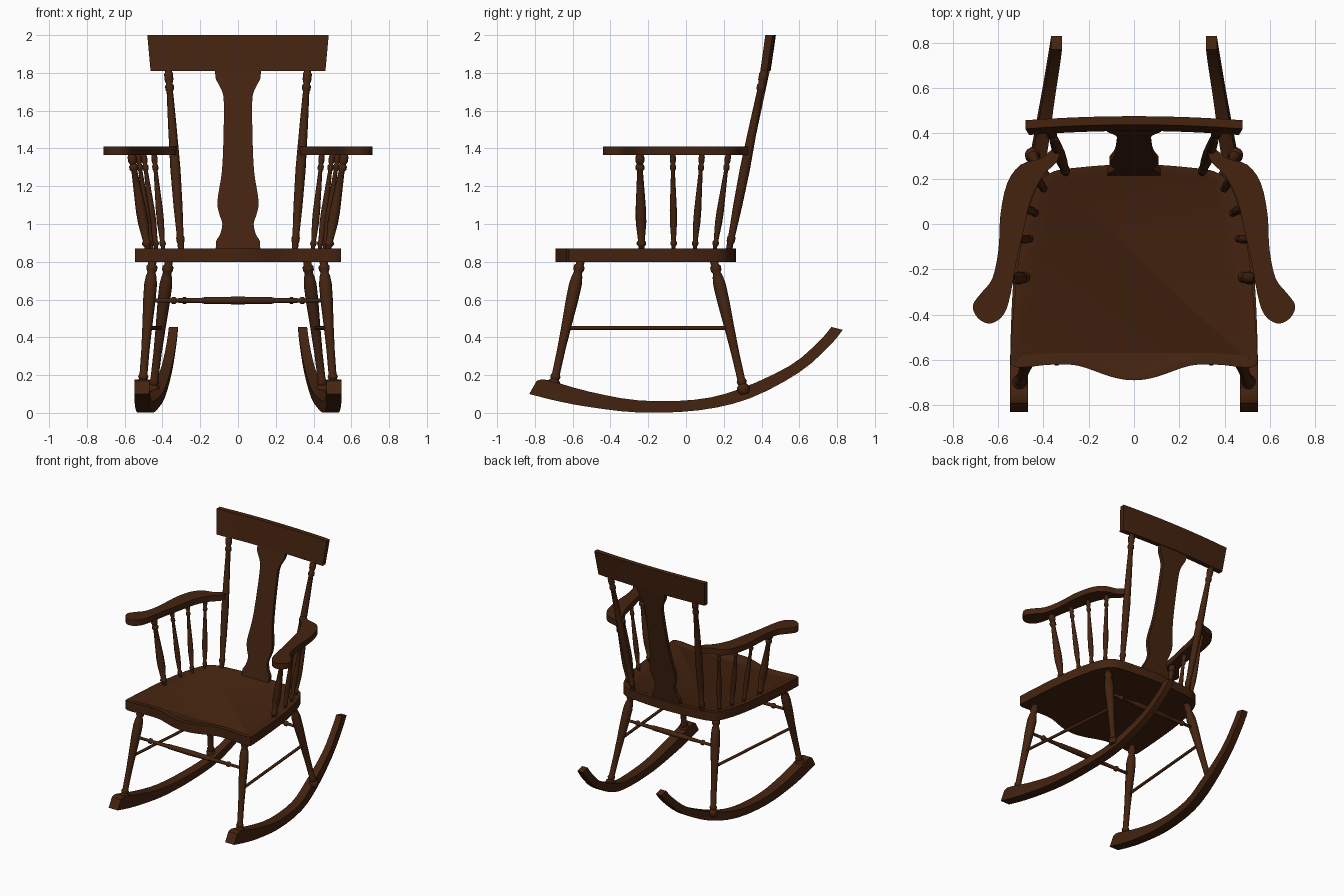
import bpy, bmesh, math
from mathutils import Vector

if "Cube" in bpy.data.objects:
    bpy.data.objects.remove(bpy.data.objects["Cube"])

wood = bpy.data.materials.new("dark_brown_wood")
wood.diffuse_color = (0.058, 0.017, 0.005, 1)
wood.use_nodes = True
wood.node_tree.nodes["Principled BSDF"].inputs["Base Color"].default_value = wood.diffuse_color


def finish(name, bm, angle=35):
    bmesh.ops.recalc_face_normals(bm, faces=bm.faces[:])
    me = bpy.data.meshes.new(name)
    bm.to_mesh(me)
    bm.free()
    me.materials.append(wood)
    ob = bpy.data.objects.new(name, me)
    bpy.context.collection.objects.link(ob)
    bpy.ops.object.select_all(action='DESELECT')
    ob.select_set(True)
    bpy.context.view_layer.objects.active = ob
    bpy.ops.object.shade_smooth_by_angle(angle=math.radians(angle))
    return ob


def spline(pts, n=4, closed=False):
    """Catmull-Rom curve through the points."""
    out, m = [], len(pts)
    P = [Vector(p) for p in pts]
    get = (lambda i: P[i % m]) if closed else (lambda i: P[max(0, min(m - 1, i))])
    for i in range(m if closed else m - 1):
        a, b, c, d = (get(i + k) for k in (-1, 0, 1, 2))
        for j in range(n):
            t = j / n
            out.append(0.5 * (2 * b + (c - a) * t + (2 * a - 5 * b + 4 * c - d) * t * t
                              + (3 * b - a - 3 * c + d) * t ** 3))
    if not closed:
        out.append(P[-1])
    return out


def loft(name, rings, angle=35):
    """Skin a row of closed rings and cap both ends."""
    bm = bmesh.new()
    vs = [[bm.verts.new(p) for p in r] for r in rings]
    n = len(vs[0])
    for a, b in zip(vs, vs[1:]):
        for i in range(n):
            j = (i + 1) % n
            bm.faces.new((a[i], a[j], b[j], b[i]))
    bm.faces.new(vs[0])
    bm.faces.new(vs[-1])
    return finish(name, bm, angle)


def turned(name, p0, p1, profile, seg=14):
    """Turned part from p0 to p1, profile of (fraction, radius)."""
    p0, p1 = Vector(p0), Vector(p1)
    q = (p1 - p0).to_track_quat('Z', 'Y')
    rings = []
    for t, r in profile:
        c = p0.lerp(p1, t)
        rings.append([c + q @ Vector((r * math.cos(a), r * math.sin(a), 0))
                      for a in (2 * math.pi * k / seg for k in range(seg))])
    return loft(name, rings, 50)


def slab(name, outline, z0, z1, dish=False):
    bm = bmesh.new()
    f = bm.faces.new([bm.verts.new((p[0], p[1], z0)) for p in outline])
    r = bmesh.ops.extrude_face_region(bm, geom=[f])
    for v in r['geom']:
        if isinstance(v, bmesh.types.BMVert):
            v.co.z = z1
    top = [g for g in r['geom'] if isinstance(g, bmesh.types.BMFace)]
    if dish:  # shallow sunken panel with a sloped rim
        bmesh.ops.inset_individual(bm, faces=top, thickness=0.035)
        bmesh.ops.inset_individual(bm, faces=top, thickness=0.015, depth=-0.008)
    return finish(name, bm)


def at_z(a, b, z):
    a, b = Vector(a), Vector(b)
    return a.lerp(b, (z - a.z) / (b.z - a.z))


# Seat with a wavy front edge
half = [(0, -.69), (.10, -.675), (.25, -.625), (.38, -.622), (.48, -.633), (.535, -.625),
        (.545, -.57), (.515, -.2), (.475, .03), (.425, .17), (.37, .225), (.27, .247), (0, .265)]
outline = spline(half + [(-x, y) for x, y in half[-2:0:-1]], 4, True)
slab("seat", outline, .80, .87, True)

# Turning profiles
LEG = [(0, .022), (.02, .032), (.05, .034), (.07, .022), (.09, .028), (.11, .021), (.3, .022),
       (.5, .027), (.68, .033), (.8, .034), (.86, .028), (.89, .021), (.91, .029), (.935, .029),
       (.95, .021), (1, .024)]
POST = [(0, .017), (.05, .017), (.06, .022), (.08, .022), (.09, .018), (.25, .024), (.45, .027),
        (.7, .022), (.87, .017), (.88, .023), (.9, .023), (.91, .017), (.93, .023), (.965, .024),
        (.975, .018), (1, .018)]
SPINDLE = [(0, .55), (.06, .55), (.08, .9), (.1, .9), (.12, .65), (.3, 1), (.42, 1), (.6, .8),
           (.82, .55), (.84, .85), (.87, .85), (.89, .6), (.92, .85), (.96, .85), (1, .6)]
BAR = [(0, .011), (.12, .011), (.13, .02), (.145, .02), (.155, .012), (.3, .015), (.31, .018),
       (.5, .021), (.69, .018), (.7, .015), (.845, .012), (.855, .02), (.87, .02), (.88, .011),
       (1, .011)]

# Rocker stations: bottom y, z, top y, z, centre x, half width
ROCKER = [(-.83, .10, -.79, .17, .508, .039), (-.78, .087, -.755, .177, .508, .039),
          (-.70, .067, -.69, .162, .508, .039), (-.53, .034, -.51, .112, .506, .039),
          (-.25, .002, -.25, .066, .495, .038), (.07, .014, .05, .07, .468, .036),
          (.34, .078, .28, .125, .42, .032), (.60, .215, .55, .25, .377, .027),
          (.76, .355, .70, .375, .352, .025), (.83, .44, .77, .455, .342, .024)]
ARM = [(-.325, .325), (-.345, .27), (-.40, .215), (-.455, .11), (-.49, -.04), (-.52, -.17),
       (-.545, -.31), (-.575, -.40), (-.635, -.44), (-.69, -.415), (-.712, -.36), (-.675, -.305),
       (-.625, -.24), (-.598, -.11), (-.59, .04), (-.56, .18), (-.50, .262), (-.41, .29),
       (-.36, .33)]
# Arm spindles: bottom x, y, top x, y, radius
SPINDLES = [(.475, -.235, .565, -.245, .028), (.455, -.065, .53, -.07, .019),
            (.43, .045, .50, .085, .019), (.395, .15, .445, .225, .019)]

for s, side in ((-1, "left"), (1, "right")):
    # Rocker
    rings = [[(s * (x - w), by, bz), (s * (x + w), by, bz), (s * (x + w), ty, tz),
              (s * (x - w), ty, tz)] for by, bz, ty, tz, x, w in spline(ROCKER, 3)]
    loft(side + "_rocker", rings)
    # Legs
    front = ((s * .506, -.705, .13), (s * .452, -.555, .82))
    rear = ((s * .452, .31, .10), (s * .365, .145, .82))
    turned(side + "_front_leg", *front, LEG)
    turned(side + "_rear_leg", *rear, LEG)
    # Thin side stretcher
    turned(side + "_side_stretcher", at_z(*front, .45), at_z(*rear, .45), [(0, .011), (1, .011)], 10)
    # Back post
    turned(side + "_back_post", (s * .30, .225, .85), (s * .37, .418, 1.83), POST)
    # Arm and its spindles
    slab(side + "_arm", spline([(-s * x, y) for x, y in ARM], 3, True), 1.365, 1.41)
    for i, (x0, y0, x1, y1, r) in enumerate(SPINDLES):
        turned(f"{side}_arm_spindle_{i + 1}", (s * x0, y0, .85), (s * x1, y1, 1.375),
               [(t, k * r) for t, k in SPINDLE], 12)

# Cross stretchers between the legs
for name, a, b in (("front", (.506, -.705, .13), (.452, -.555, .82)),
                   ("rear", (.452, .31, .10), (.365, .145, .82))):
    p = at_z(a, b, .595)
    turned(name + "_stretcher", (-p.x, p.y, p.z), p, BAR)

# Bowed top rail
rings = []
for k in range(17):
    u = k / 8 - 1
    d = .018 * (1 - u * u)
    rings.append([(.463 * u, .393 + d, 1.81), (.463 * u, .43 + d, 1.81),
                  (.48 * u, .458 + d, 2.0), (.48 * u, .42 + d, 2.0)])
loft("top_rail", rings)

# Shaped back splat
SPLAT = [(.86, .118), (.91, .115), (.945, .095), (1.0, .083), (1.05, .098), (1.10, .109),
         (1.16, .104), (1.28, .085), (1.45, .077), (1.62, .075), (1.69, .08), (1.74, .103),
         (1.775, .119), (1.83, .121)]
rings = []
for z, w in spline(SPLAT, 3):
    y = .215 + .2 * (z - .87) / .94
    rings.append([(-w, y, z), (w, y, z), (w, y + .028, z), (-w, y + .028, z)])
loft("back_splat", rings)
